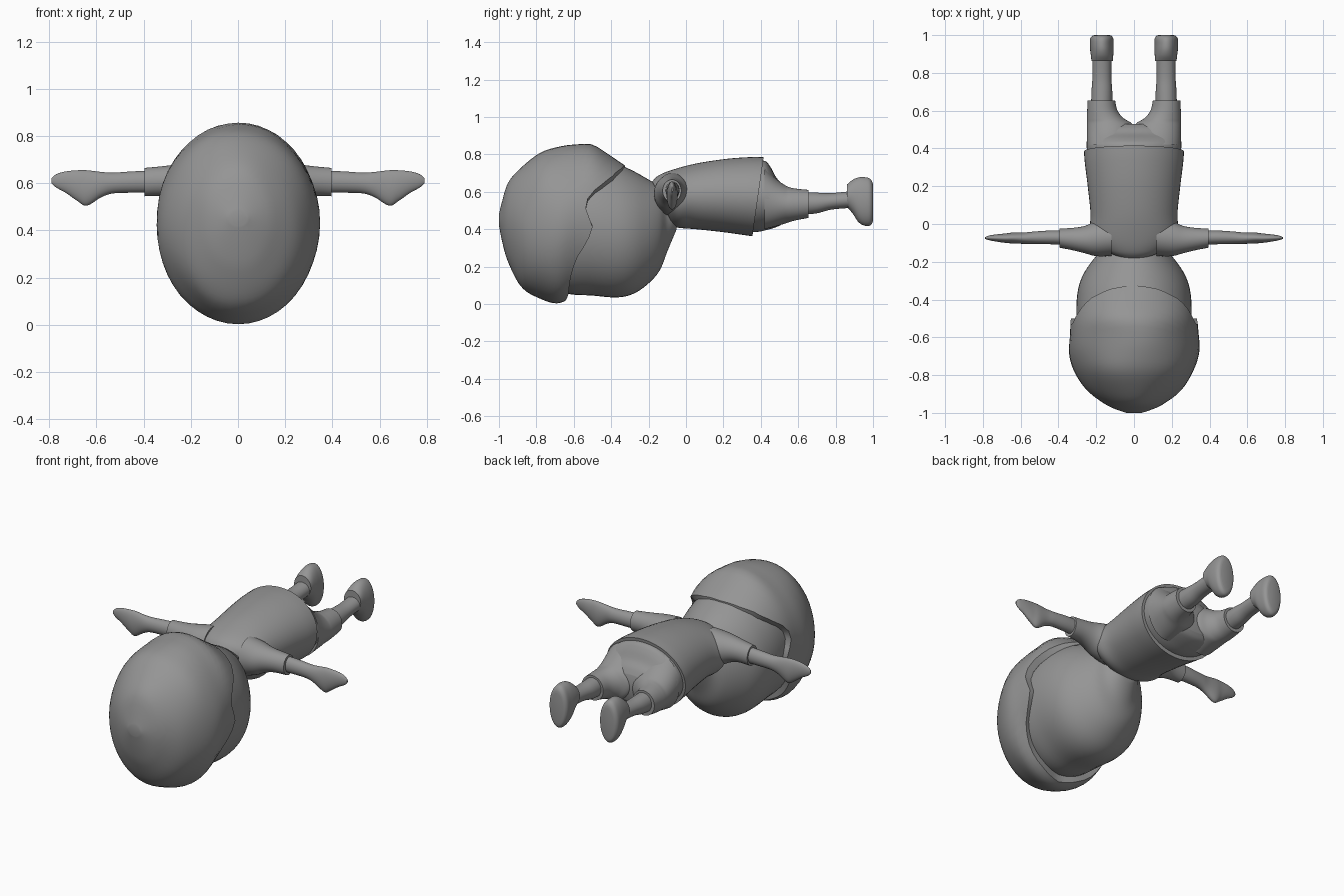
import bpy
import bmesh
from math import sin, cos, pi, radians, asin

cube = bpy.data.objects.get("Cube")
if cube:
    bpy.data.objects.remove(cube, do_unlink=True)

grey = bpy.data.materials.new("plain grey")
grey.use_nodes = True
COLOUR = (0.3, 0.3, 0.3, 1)
grey.diffuse_color = COLOUR
grey.node_tree.nodes["Principled BSDF"].inputs["Base Color"].default_value = COLOUR

SEGMENTS = 48
ANGLES = [2 * pi * i / SEGMENTS for i in range(SEGMENTS)]


def smooth_rows(rows, steps=5):
    """Spline through a list of equal-length rows, passing through each one."""
    result = []
    last = len(rows) - 1
    for i in range(last):
        a, b = rows[max(i - 1, 0)], rows[i]
        c, d = rows[i + 1], rows[min(i + 2, last)]
        for s in range(steps):
            t = s / steps
            result.append([
                q + t / 2 * (r - p + t * (2 * p - 5 * q + 4 * r - w + t * (3 * (q - r) + w - p)))
                for p, q, r, w in zip(a, b, c, d)])
    result.append(list(rows[last]))
    return result


def make_object(name, rings, mirrored=False):
    """Skin a list of point rings into a closed, smooth part."""
    bm = bmesh.new()
    loops = [[bm.verts.new(point) for point in ring] for ring in rings]
    for first, second in zip(loops, loops[1:]):
        for i in range(SEGMENTS):
            j = (i + 1) % SEGMENTS
            bm.faces.new((first[i], first[j], second[j], second[i]))
    bm.faces.new(loops[0])
    bm.faces.new(loops[-1])
    bmesh.ops.recalc_face_normals(bm, faces=bm.faces)
    mesh = bpy.data.meshes.new(name)
    bm.to_mesh(mesh)
    bm.free()
    mesh.materials.append(grey)
    part = bpy.data.objects.new(name, mesh)
    bpy.context.collection.objects.link(part)
    if mirrored:
        part.modifiers.new("mirror", "MIRROR").use_mirror_merge = False
    bpy.ops.object.select_all(action="DESELECT")
    part.select_set(True)
    bpy.context.view_layer.objects.active = part
    bpy.ops.object.shade_smooth_by_angle(angle=radians(45))
    return part


def loft(name, rows, axis="y", mirrored=False):
    """Rows: position, side low, side high, z low, z high, slant."""
    rings = []
    for pos, low, high, bottom, top, slant in smooth_rows(rows):
        ring = []
        for a in ANGLES:
            side = (low + high) / 2 + (high - low) / 2 * cos(a)
            z = (bottom + top) / 2 + (top - bottom) / 2 * sin(a)
            along = pos + slant * sin(a)
            ring.append((side, along, z) if axis == "y" else (along, side, z))
        rings.append(ring)
    return make_object(name, rings, mirrored)


def centred(rows):
    """Expand position, half width, z low, z high, slant to full rows."""
    return [(p, -w, w, lo, hi, s) for p, w, lo, hi, s in rows]


# Head and face, looking down
loft("head", centred([
    (-.8, .22, .15, .7, 0), (-.65, .29, .06, .78, 0), (-.5, .305, .045, .79, 0),
    (-.37, .3, .035, .75, 0), (-.28, .275, .055, .71, 0), (-.2, .225, .11, .665, 0),
    (-.14, .17, .18, .63, 0), (-.1, .11, .28, .6, 0), (-.05, .08, .4, .6, 0)]))

# Hair cap with a wavy hairline
hair_rows = smooth_rows([
    (-1, .04, .42, .48), (-.98, .1, .32, .56), (-.95, .16, .22, .65),
    (-.88, .25, .09, .73), (-.78, .315, .03, .81), (-.68, .345, .003, .84),
    (-.58, .34, .05, .852), (-.5, .335, .07, .853), (-.42, .325, .08, .805),
    (-.32, .31, .1, .735)])
hairline = smooth_rows([
    [-.65], [-.63], [-.62], [-.58], [-.5], [-.535], [-.45], [-.38], [-.34], [-.325]], 10)


def hair_point(a, t, shrink=1):
    elevation = asin(max(-1, min(1, sin(a)))) / pi + .5
    end = hairline[round(elevation * (len(hairline) - 1))][0]
    y = -1 + (end + 1) * t ** 1.6
    for first, second in zip(hair_rows, hair_rows[1:]):
        if y <= second[0]:
            break
    f = max(0, min(1, (y - first[0]) / (second[0] - first[0])))
    _, width, low, high = [p + (q - p) * f for p, q in zip(first, second)]
    lump = shrink * (1 + .008 * sin(5 * a + 1) * sin(18 * y))
    return (width * lump * cos(a), y, (low + high) / 2 + (high - low) / 2 * lump * sin(a))


STEPS = 28
hair_rings = [[hair_point(a, i / STEPS) for a in ANGLES] for i in range(STEPS + 1)]
hair_rings.append([hair_point(a, 1, .88) for a in ANGLES])
hair_rings.append([hair_point(a, .8, .7) for a in ANGLES])
make_object("hair", hair_rings)

# Shirt body, with a slanted collar and hem
loft("shirt", centred([
    (-.125, .15, .42, .655, -.055), (-.1, .195, .41, .685, -.05),
    (-.05, .235, .405, .715, -.03), (.05, .23, .4, .75, 0), (.2, .245, .385, .775, .01),
    (.32, .26, .37, .785, .02), (.385, .265, .362, .785, .03)]))

# Sleeves, bare arms and hands
loft("sleeves", [
    (.12, -.17, .03, .47, .7, 0), (.2, -.17, .015, .5, .69, 0),
    (.26, -.155, -.01, .53, .68, 0), (.32, -.14, -.02, .545, .672, 0),
    (.395, -.125, -.025, .545, .665, 0)], "x", True)
loft("arms_and_hands", [
    (.35, -.11, -.035, .56, .655, 0), (.45, -.107, -.035, .56, .65, 0),
    (.53, -.105, -.04, .557, .645, 0), (.58, -.105, -.045, .54, .648, 0),
    (.64, -.103, -.045, .505, .655, 0), (.68, -.1, -.05, .525, .655, 0),
    (.73, -.093, -.055, .56, .65, 0), (.77, -.085, -.062, .582, .638, 0),
    (.79, -.078, -.07, .6, .62, 0)], "x", True)

# Shorts: seat plus two short legs
loft("shorts_seat", centred([
    (.34, .245, .385, .765, .02), (.4, .25, .385, .765, .02), (.44, .25, .395, .735, .01),
    (.48, .245, .41, .68, 0), (.51, .22, .425, .645, 0), (.53, .16, .45, .61, 0)]))
loft("shorts_legs", [
    (.42, .0, .25, .4, .73, 0), (.48, .0, .25, .415, .67, 0), (.53, .01, .25, .43, .635, 0),
    (.56, .055, .25, .44, .622, 0), (.6, .087, .248, .45, .615, 0),
    (.655, .1, .245, .46, .61, 0)], mirrored=True)

# Bare lower legs
loft("lower_legs", [
    (.6, .115, .228, .475, .6, 0), (.7, .115, .225, .485, .595, 0),
    (.78, .12, .22, .505, .593, 0), (.9, .12, .22, .515, .605, 0)], mirrored=True)

# Shoes, toes pointing down
loft("shoes", [
    (.862, .112, .225, .515, .64, 0), (.89, .11, .228, .485, .663, 0),
    (.92, .108, .232, .44, .676, 0), (.95, .108, .234, .42, .678, 0),
    (.98, .109, .232, .418, .672, 0), (.995, .118, .222, .43, .655, 0),
    (1, .13, .21, .45, .635, 0)], mirrored=True)
